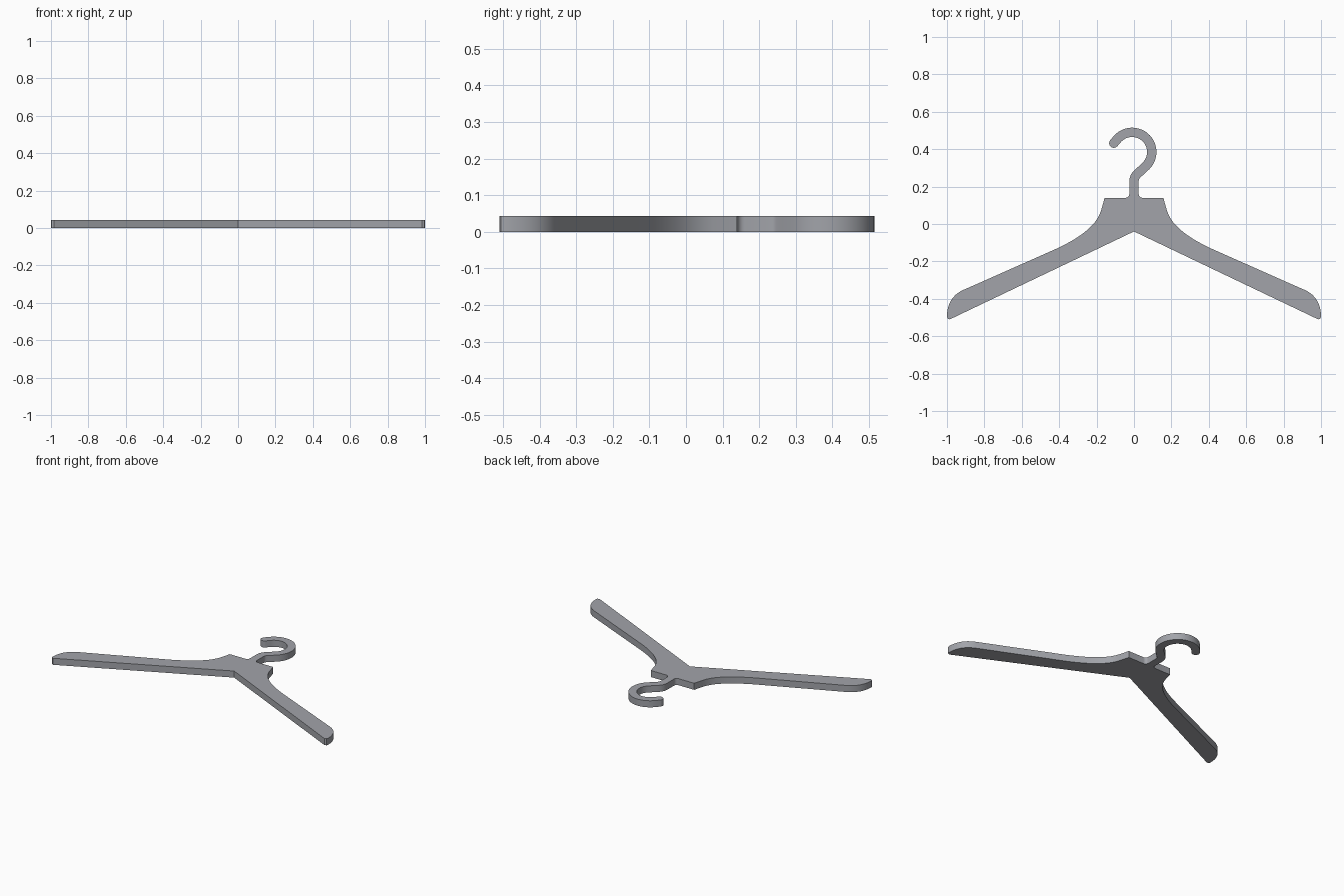
import bpy, bmesh
from math import sin, cos, radians
from mathutils import Vector
from mathutils.geometry import interpolate_bezier

THICK = 0.043
WIDTH = 0.05  # hook width

cube = bpy.data.objects.get("Cube")
if cube:
    bpy.data.objects.remove(cube, do_unlink=True)


def bezier(a, b, c, d, n=10):
    return interpolate_bezier(*[Vector((*p, 0)) for p in (a, b, c, d)], n)


def arc(cx, cy, r, start, end, n):
    angles = [radians(start + (end - start) * i / (n - 1)) for i in range(n)]
    return [Vector((cx + r * cos(a), cy + r * sin(a), 0)) for a in angles]


# Arm outline, from the tip up to the neck, on the left side
arm = [Vector((0.985, -0.51, 0)), Vector((0.997, -0.505, 0))]
arm += bezier((1.0, -0.495), (1.0, -0.42), (0.965, -0.37), (0.895, -0.345))
arm += bezier((0.41, -0.13), (0.29, -0.073), (0.20, -0.01), (0.175, 0.075), 12)
arm += [Vector((0.157, 0.14, 0))]
arm += arc(0.045, 0.16, 0.02, 270, 180, 6)

# Hook centre line: S-bend, then the round crook
path = bezier((0, 0.225), (0, 0.262), (0.02, 0.267), (0.055, 0.302), 10)
path += arc(-0.01, 0.385, 0.105, -45, 138, 30)
path += [Vector((-0.108, 0.432, 0))]

# Offset the centre line to both sides
right, left = [], []
for i, p in enumerate(path):
    t = (path[min(i + 1, len(path) - 1)] - path[max(i - 1, 0)]).normalized()
    if i == 0:
        t = Vector((0, 1, 0))
    side = Vector((t.y, -t.x, 0)) * WIDTH / 2
    right.append(p + side)
    left.append(p - side)

# Rounded hook end
end, r = path[-1], right[-1] - path[-1]
forward = Vector((-r.y, r.x, 0))
cap = [end + r * cos(radians(a)) + forward * sin(radians(a)) for a in range(20, 180, 20)]

# One closed outline: left arm, hook, mirrored right arm, inner corner
mirrored = [Vector((-p.x, p.y, 0)) for p in reversed(arm)]
outline = arm + right + cap + left[::-1] + mirrored + [Vector((0, -0.04, 0))]

# Extrude the outline into a plate
bm = bmesh.new()
face = bm.faces.new([bm.verts.new(p) for p in outline])
result = bmesh.ops.extrude_face_region(bm, geom=[face], use_keep_orig=True)
top = [g for g in result["geom"] if isinstance(g, bmesh.types.BMVert)]
bmesh.ops.translate(bm, verts=top, vec=(0, 0, THICK))
bmesh.ops.recalc_face_normals(bm, faces=bm.faces)
bmesh.ops.triangulate(bm, faces=[f for f in bm.faces if len(f.verts) > 4])
mesh = bpy.data.meshes.new("coat_hanger")
bm.to_mesh(mesh)
bm.free()

# Grey plastic
grey = bpy.data.materials.new("grey_plastic")
grey.use_nodes = True
colour = (0.36, 0.37, 0.40, 1)
grey.diffuse_color = colour
grey.node_tree.nodes["Principled BSDF"].inputs["Base Color"].default_value = colour
mesh.materials.append(grey)

hanger = bpy.data.objects.new("coat_hanger", mesh)
bpy.context.collection.objects.link(hanger)
bpy.context.view_layer.objects.active = hanger
hanger.select_set(True)
bpy.ops.object.shade_smooth_by_angle(angle=radians(30))
